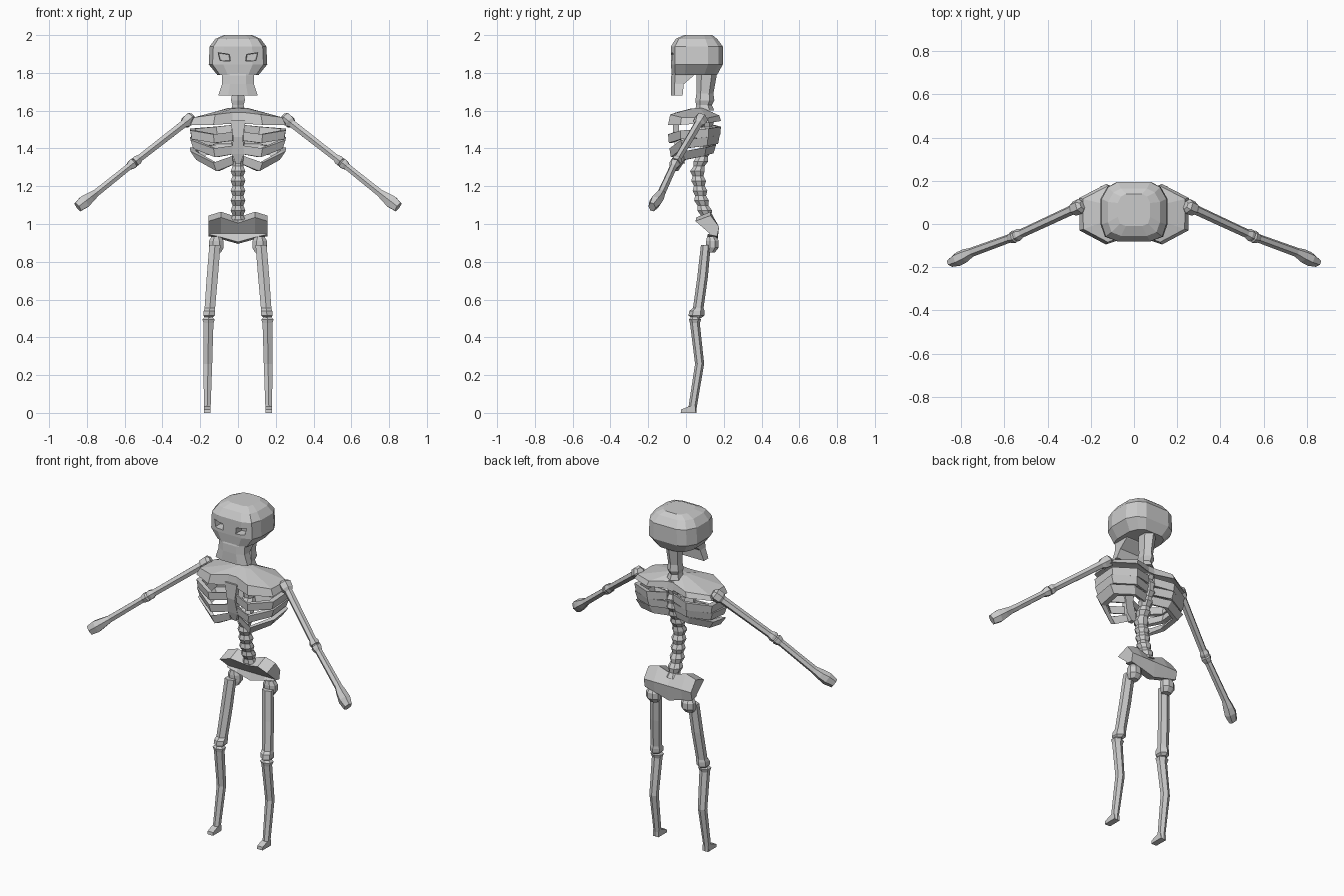
import bpy, bmesh, math
from mathutils import Vector

if "Cube" in bpy.data.objects:
    bpy.data.objects.remove(bpy.data.objects["Cube"])


def loft(name, rings, mirror=False):
    """Closed, flat shaded skin through rings of equal length."""
    bm = bmesh.new()
    rows = [[bm.verts.new(p) for p in r] for r in rings]
    n = len(rows[0])
    for a, b in zip(rows, rows[1:]):
        for i in range(n):
            j = (i + 1) % n
            bm.faces.new((a[i], a[j], b[j], b[i]))
    bm.faces.new(rows[0])
    bm.faces.new(rows[-1])
    bmesh.ops.recalc_face_normals(bm, faces=bm.faces)
    me = bpy.data.meshes.new(name)
    bm.to_mesh(me)
    bm.free()
    ob = bpy.data.objects.new(name, me)
    bpy.context.collection.objects.link(ob)
    if mirror:
        m = ob.modifiers.new("mirror", 'MIRROR')
        m.use_mirror_merge = False
    return ob


def tube(name, path, sides=6, mirror=False, flat=False):
    """Bone along (x, y, z, r1, r2); flat keeps every ring horizontal."""
    pts = [Vector(p[:3]) for p in path]
    d = Vector((0, 0, 1)) if flat else (pts[-1] - pts[0]).normalized()
    ref = Vector((0, 1, 0))
    u = ref.cross(d).normalized()
    v = d.cross(u)
    rings = []
    for c, p in zip(pts, path):
        ring = []
        for i in range(sides):
            t = 2 * math.pi * (i + .5) / sides
            ring.append(c + u * math.cos(t) * p[3] + v * math.sin(t) * p[4])
        rings.append(ring)
    return loft(name, rings, mirror)


def octagon(hx, yf, yb, z, k=.5):
    dy = (yb - yf) * .22
    half = [(hx * k, yf), (hx * .87, yf + dy * .35), (hx, yf + dy * 1.3),
            (hx, yb - dy * 1.3), (hx * .8, yb - dy * .4), (hx * k, yb)]
    return ([(x, y, z) for x, y in half]
            + [(-x, y, z) for x, y in reversed(half)])


# Cranium with two cut eye sockets
skull = loft("skull", [octagon(.11, -.075, .165, 1.79), octagon(.155, -.08, .195, 1.845),
                       octagon(.15, -.08, .195, 1.94), octagon(.12, -.055, .165, 1.98),
                       octagon(.075, -.01, .14, 2.0)])
socket = [(.04, 1.90), (.112, 1.912), (.10, 1.862), (.035, 1.858)]
cutter = loft("eye_socket_cutter",
              [[(x, -.15, z) for x, z in socket],
               [(.072 + (x - .072) * .75, -.03, 1.883 + (z - 1.883) * .75) for x, z in socket]], True)
cutter.hide_render = True
cutter.hide_viewport = True
b = skull.modifiers.new("sockets", 'BOOLEAN')
b.operation = 'DIFFERENCE'
b.object = cutter

# Face and jaw plate
def jaw_ring(w, yf, yb, z):
    return [(-w, yf + .02, z), (-w * .5, yf, z), (w * .5, yf, z), (w, yf + .02, z),
            (w, yb, z), (-w, yb, z)]

loft("jaw", [jaw_ring(.105, -.08, -.018, 1.68), jaw_ring(.085, -.08, -.012, 1.74),
             jaw_ring(.085, -.078, .04, 1.785), jaw_ring(.09, -.07, .05, 1.81)])

# Neck
tube("neck", [(0, .10, 1.60, .043, .05), (0, .095, 1.63, .034, .042), (0, .10, 1.655, .043, .05),
              (0, .10, 1.69, .036, .045), (0, .11, 1.80, .045, .055)], 6, flat=True)

# Spine: alternating wide and narrow rings
knots = [(1.02, .115), (1.13, .08), (1.28, .06), (1.45, .12), (1.61, .10)]

def spine_y(z):
    for (z0, y0), (z1, y1) in zip(knots, knots[1:]):
        if z <= z1:
            return y0 + (y1 - y0) * (z - z0) / (z1 - z0)
    return knots[-1][1]

spine = []
for i in range(23):
    z = 1.02 + i * .026
    r = .042 if i % 2 == 0 else .031
    spine.append((0, spine_y(z), z, r, r))
tube("spine", spine, 8, flat=True)

# Shoulder cap closing the top of the chest
plan = [(.03, -.06), (.13, -.095), (.252, -.03), (.255, .12), (.13, .185), (.02, .15)]

def chest_ring(s, zf, zb, side_drop=0):
    half = []
    for x, y in plan:
        t = (y + .095) / .28
        half.append((x * s, .06 + (y - .06) * s, zf + (zb - zf) * t - side_drop * x / .255))
    return half + [(-x, y, z) for x, y, z in reversed(half)]

loft("shoulder_cap", [chest_ring(.85, 1.535, 1.555, .01), chest_ring(1, 1.53, 1.55, .01),
                      chest_ring(.93, 1.595, 1.59, .03), chest_ring(.2, 1.612, 1.615)])

# Ribs: name, back/side/front/inner top heights, band height, depth scale, bottom taper
ribs = [("upper_rib", (1.525, 1.515, 1.505, 1.495, 1.475, 1.487), .046, 1.0, .97),
        ("middle_rib", (1.47, 1.47, 1.46, 1.445, 1.40, 1.415), .046, .95, .94),
        ("lower_rib", (1.42, 1.42, 1.405, 1.385, 1.325, 1.36), .045, .82, .88)]
for name, tops, h, s, taper in ribs:
    rings = []
    for (x, y), zt in zip(reversed(plan), tops):
        y = .045 + (y - .045) * s

        def at(k, z):
            return (x * k, .045 + (y - .045) * k, z)
        rings.append([at(1, zt), at(taper, zt - h), at(taper - .12, zt - h), at(.88, zt)])
    loft(name, rings, True)

# Breastbone
loft("breastbone", [[(-w, yf, z), (w, yf, z), (w, yf + .03, z), (-w, yf + .03, z)]
                    for w, yf, z in [(.012, -.035, 1.32), (.032, -.05, 1.37),
                                     (.026, -.068, 1.46), (.04, -.068, 1.55)]])

# Pelvis: bent shell profile swept across x
def pelvis_ring(x, top, bottom, fwd):
    return [(x, .06 - fwd, top - .03), (x, .13, top), (x, .175, .985), (x, .165, bottom),
            (x, .115, bottom + .01), (x, .125, .95)]

loft("pelvis", [pelvis_ring(x, t, bt, f) for x, t, bt, f in
                [(-.155, 1.045, .935, .01), (-.09, 1.065, .92, .005), (0, 1.035, .895, -.03),
                 (.09, 1.065, .92, .005), (.155, 1.045, .935, .01)]])

# Legs
tube("hip_joint", [(.115, .135, .935, .026, .025), (.115, .14, .91, .042, .036),
                   (.115, .14, .875, .042, .036), (.115, .13, .85, .028, .025)], 8, True, True)
tube("thigh_bone", [(.122, .105, .89, .034, .026), (.136, .088, .72, .034, .028),
                    (.149, .065, .555, .032, .028), (.151, .058, .54, .035, .04),
                    (.153, .055, .515, .035, .042), (.155, .055, .502, .022, .025)], 6, True, True)
tube("shin_bone", [(.156, .048, .51, .022, .02), (.156, .048, .495, .038, .032),
                   (.156, .047, .475, .03, .026), (.159, .072, .26, .026, .024),
                   (.163, .035, .03, .021, .022), (.163, .035, .0, .021, .02)], 6, True, True)
loft("foot", [[(x, -.028, 0), (x, -.026, .018), (x, .015, .034), (x, .05, .034), (x, .052, 0)]
              for x in (.145, .181)], True)

# Arms: every part lies on the line from shoulder to wrist
S, E, W = Vector((.255, .08, 1.555)), Vector((.55, -.057, 1.325)), Vector((.75, -.13, 1.165))

def bone(name, a, c, stops, sides=6):
    tube(name, [(*a.lerp(c, t), r1, r2) for t, r1, r2 in stops], sides, True)

bone("upper_arm", S, E, [(-.06, .02, .02), (-.02, .036, .036), (.07, .034, .034), (.11, .023, .023),
                         (.9, .021, .021), (.95, .029, .029), (.99, .027, .027)])
bone("forearm", E, W, [(-.03, .015, .015), (.02, .03, .03), (.09, .026, .026),
                       (.14, .02, .02), (1.0, .022, .022)])
T = Vector((.848, -.18, 1.09))
bone("hand", W, T, [(-.02, .021, .021), (.35, .03, .032), (.65, .038, .033), (1.0, .03, .02)])
